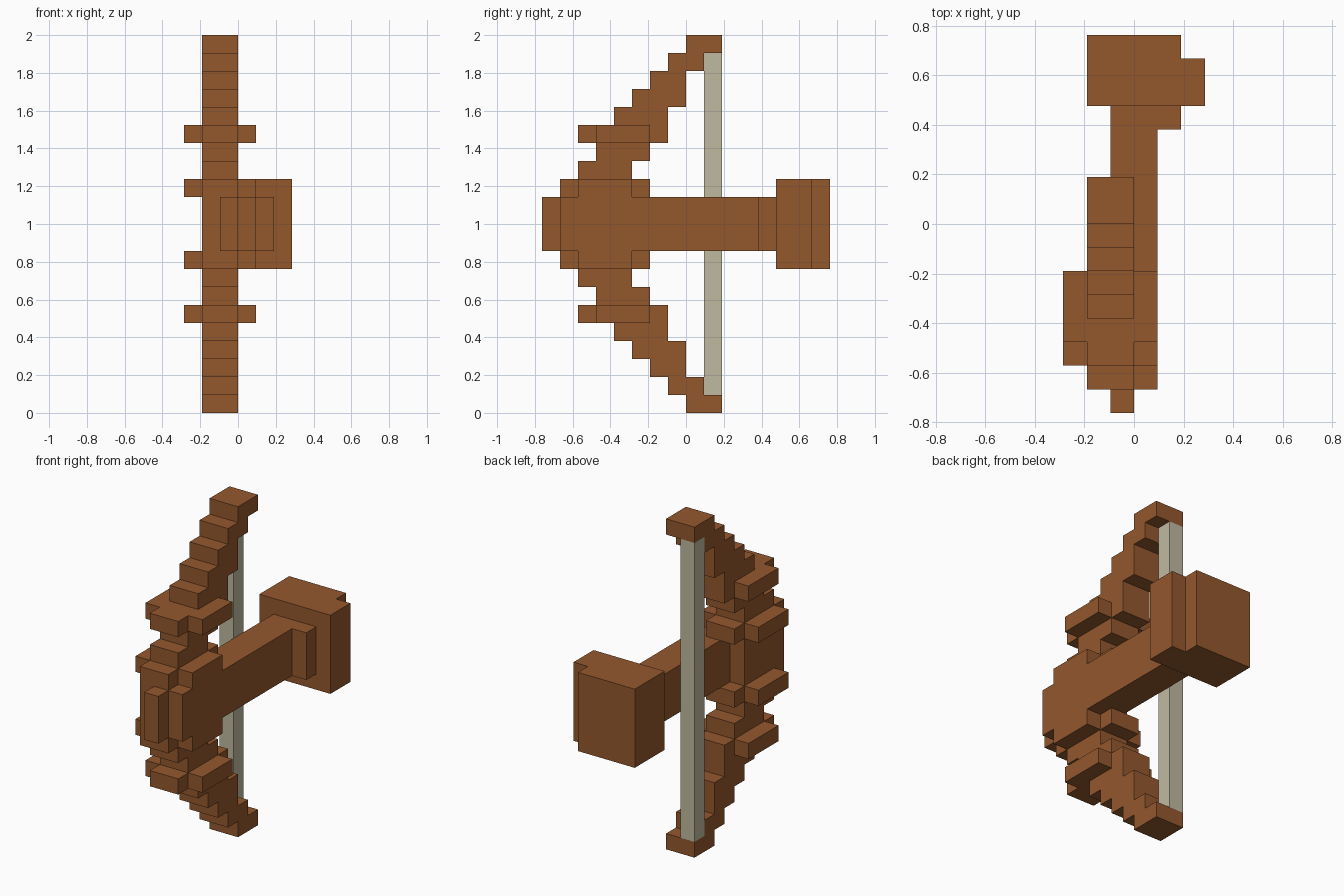
import bpy
import bmesh

cube = bpy.data.objects.get("Cube")
if cube:
    bpy.data.objects.remove(cube, do_unlink=True)

U = 2 / 21            # one block
SIZE = (6, 16, 21)    # whole model in blocks


def pos(i, j, k):
    """Block coordinates to world position."""
    return ((i - SIZE[0] / 2) * U, (j - SIZE[1] / 2) * U, k * U)


def material(name, color):
    mat = bpy.data.materials.new(name)
    mat.use_nodes = True
    mat.diffuse_color = (*color, 1)
    mat.node_tree.nodes["Principled BSDF"].inputs["Base Color"].default_value = (*color, 1)
    return mat


wood = material("brown_wood", (0.296, 0.098, 0.027))
cord = material("pale_cord", (0.527, 0.491, 0.352))


def finish(name, bm, mat):
    bmesh.ops.recalc_face_normals(bm, faces=bm.faces)
    mesh = bpy.data.meshes.new(name)
    bm.to_mesh(mesh)
    bm.free()
    mesh.materials.append(mat)
    obj = bpy.data.objects.new(name, mesh)
    bpy.context.collection.objects.link(obj)
    return obj


def extrude(name, points, direction, mat):
    """Extrude a flat outline, given in blocks, along a block vector."""
    bm = bmesh.new()
    face = bm.faces.new([bm.verts.new(pos(*p)) for p in points])
    result = bmesh.ops.extrude_face_region(bm, geom=[face], use_keep_orig=True)
    verts = [v for v in result["geom"] if isinstance(v, bmesh.types.BMVert)]
    bmesh.ops.translate(bm, verts=verts, vec=[d * U for d in direction])
    return finish(name, bm, mat)


def block(name, x, y, z, mat=wood):
    outline = [(x[0], y[0], z[0]), (x[1], y[0], z[0]),
               (x[1], y[1], z[0]), (x[0], y[1], z[0])]
    return extrude(name, outline, (0, 0, z[1] - z[0]), mat)


# Stepped bow limbs: front and back edge of each layer, from grip to tip
layers = [(1, 6), (2, 5), (3, 6), (2, 7), (4, 7), (5, 8), (6, 8), (7, 9), (8, 10)]
for side, up in (("upper", True), ("lower", False)):
    front, back = [], []
    for n, (y0, y1) in enumerate(layers):
        for k in (12 + n, 13 + n):
            z = k if up else SIZE[2] - k
            front.append((1, y0, z))
            back.append((1, y1, z))
    extrude(side + "_limb", front + back[::-1], (2, 0, 0), wood)

    # Side lugs beside the limb
    for part, y, k in (("inner", (2, 5), 12), ("outer", (3, 6), 15)):
        z = k if up else SIZE[2] - 1 - k
        for hand, x in (("right", (0, 1)), ("left", (3, 4))):
            block(f"{side}_{part}_{hand}_lug", x, y, (z, z + 1))

# Grip, arrow shaft and front tip
middle = (9, 12)
block("grip", (1, 2), (1, 5), middle)
block("shaft", (2, 4), (1, 13), middle)
block("front_tip", (2, 3), (0, 1), middle)

# Butt end with its side plate and collar
block("collar", (4, 5), (12, 13), middle)
block("butt", (1, 5), (13, 16), (8, 13))
block("butt_side_plate", (5, 6), (13, 15), (8, 13))

# Bow string
block("string", (1, 2), (9, 10), (1, 20), cord)
